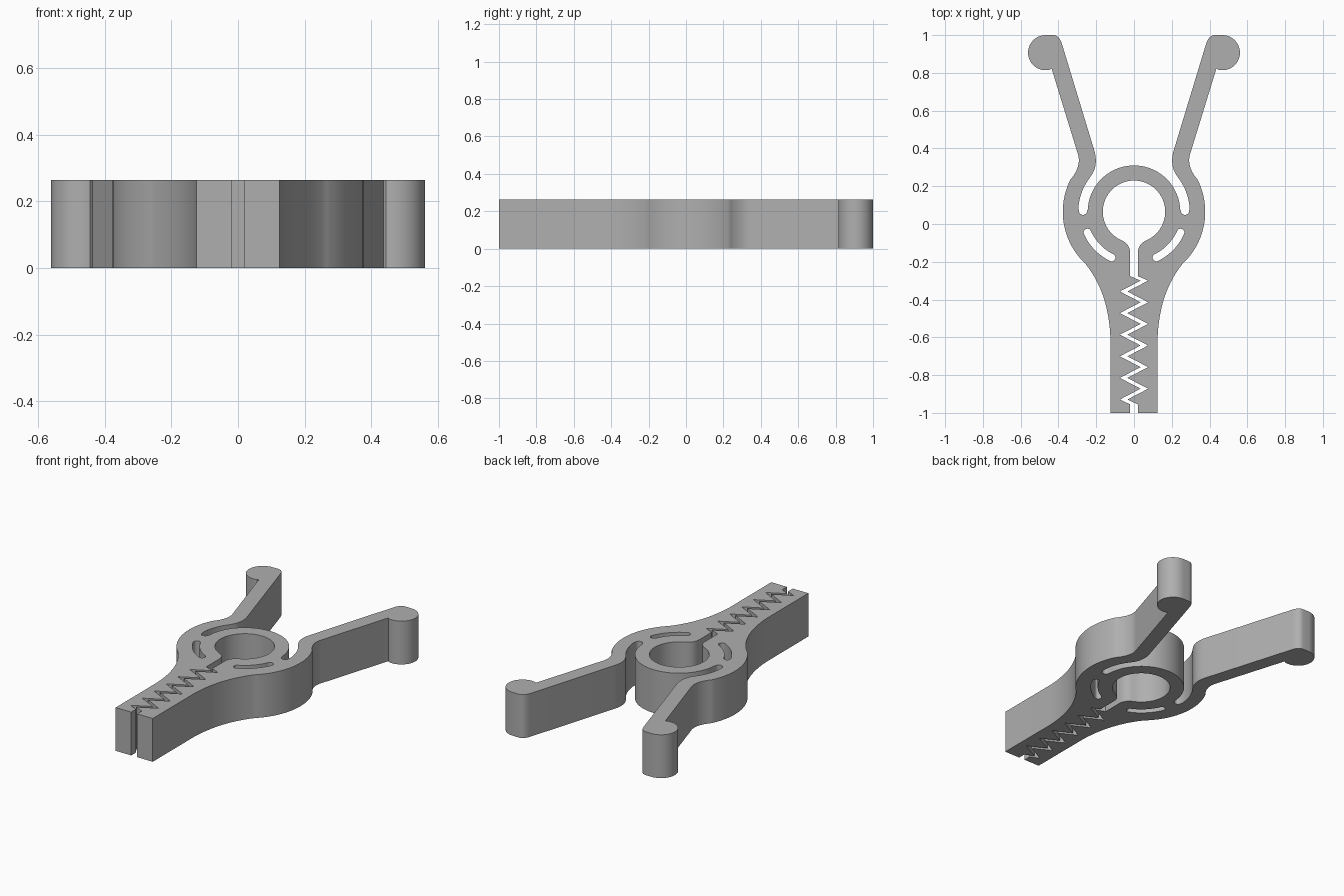
import bpy, bmesh
from math import cos, sin, radians

cube = bpy.data.objects.get("Cube")
if cube:
    bpy.data.objects.remove(cube, do_unlink=True)

HEIGHT = 0.264
RING = (0, 0.065)      # centre of the ring and the body around it
BULB = (0.468, 0.907)  # centre of the rounded handle end
GAP = 0.02             # half width of the slit


def arc(centre, r, a0, a1, n=24):
    angles = [radians(a0 + (a1 - a0) * i / n) for i in range(n + 1)]
    return [(centre[0] + r * cos(a), centre[1] + r * sin(a)) for a in angles]


def bend(p, c, q, n=14):
    """Quadratic curve from p to q pulled towards c."""
    ts = [i / n for i in range(n + 1)]
    return [tuple((1 - t) ** 2 * p[k] + 2 * t * (1 - t) * c[k] + t * t * q[k]
                  for k in (0, 1)) for t in ts]


def mirror(points):
    return [(-x, y) for x, y in reversed(points)]


# Outer half outline, from the ring top round the handle to the jaw tip
outer = arc(RING, 0.245, 90, 3, 30)
outer += arc((0.27, 0.07), 0.022, 180, 360, 12)          # relief slot end
outer += arc(RING, 0.295, 4, 38, 12)                     # slot outer wall
outer += bend((0.231, 0.25), (0.185, 0.31), (0.212, 0.395))
outer += bend((0.382, 0.955), (0.396, 1.0), (0.43, 1.0), 8)
outer += arc(BULB, 0.093, 90, -105, 36)
outer += [(0.437, 0.825)]
outer += bend((0.297, 0.37), (0.278, 0.31), (0.331, 0.241))
outer += arc(RING, 0.377, 27, -45, 26)
outer += bend((0.26, -0.207), (0.135, -0.36), (0.125, -0.6), 20)
outer += [(0.125, -1.0)]

# Toothed slit: both sides follow the same zigzag, shifted sideways
teeth = [(0.02 if i % 2 == 0 else -0.09, -0.3 - 0.0572 * i) for i in range(12)]


def slit_side(side):
    shift = 0.055 if side > 0 else 0.015
    zigzag = [(x + shift, y) for x, y in teeth]
    return [(side * GAP, -0.276)] + zigzag + [(side * GAP, -0.955), (side * GAP, -1.0)]


# Hole in the ring, opening into the slit through rounded lips
lip = bend((GAP, -0.155), (GAP, -0.108), (0.0645, -0.087), 8)
hole = lip + arc(RING, 0.165, -65, 245, 72) + mirror(lip)

outline = outer + slit_side(1)[::-1] + hole + slit_side(-1) + mirror(outer)[:-1]

# Closed curved slots beside the lower part of the ring
slot = arc(RING, 0.29, -64, -24, 16)
slot += arc((RING[0] + 0.27 * cos(radians(-24)), RING[1] + 0.27 * sin(radians(-24))),
            0.02, -24, 156, 10)[1:]
slot += arc(RING, 0.25, -24, -64, 16)[1:]
slot += arc((RING[0] + 0.27 * cos(radians(-64)), RING[1] + 0.27 * sin(radians(-64))),
            0.02, 116, 296, 10)[1:-1]

# Filled, extruded flat curve
curve = bpy.data.curves.new("clip_profile", "CURVE")
curve.dimensions = "2D"
curve.fill_mode = "BOTH"
curve.extrude = HEIGHT / 2
for loop in (outline, slot, mirror(slot)):
    spline = curve.splines.new("POLY")
    spline.points.add(len(loop) - 1)
    for point, (x, y) in zip(spline.points, loop):
        point.co = (x, y, 0, 1)
    spline.use_cyclic_u = True

profile = bpy.data.objects.new("clip_profile", curve)
bpy.context.collection.objects.link(profile)
bpy.context.view_layer.update()
mesh = bpy.data.meshes.new_from_object(profile.evaluated_get(bpy.context.evaluated_depsgraph_get()))
bpy.data.objects.remove(profile, do_unlink=True)

# Weld the walls to the caps and stand the part on the ground
bm = bmesh.new()
bm.from_mesh(mesh)
bmesh.ops.remove_doubles(bm, verts=bm.verts, dist=0.0002)
bmesh.ops.recalc_face_normals(bm, faces=bm.faces)
bmesh.ops.translate(bm, verts=bm.verts, vec=(0, 0, HEIGHT / 2))
bm.to_mesh(mesh)
bm.free()

grey = bpy.data.materials.new("grey_plastic")
grey.use_nodes = True
colour = (0.43, 0.43, 0.43, 1)
grey.diffuse_color = colour
grey.node_tree.nodes["Principled BSDF"].inputs["Base Color"].default_value = colour
mesh.materials.clear()
mesh.materials.append(grey)

clip = bpy.data.objects.new("spring_clip", mesh)
bpy.context.collection.objects.link(clip)
bpy.ops.object.select_all(action="DESELECT")
clip.select_set(True)
bpy.context.view_layer.objects.active = clip
bpy.ops.object.shade_smooth_by_angle(angle=radians(30))
